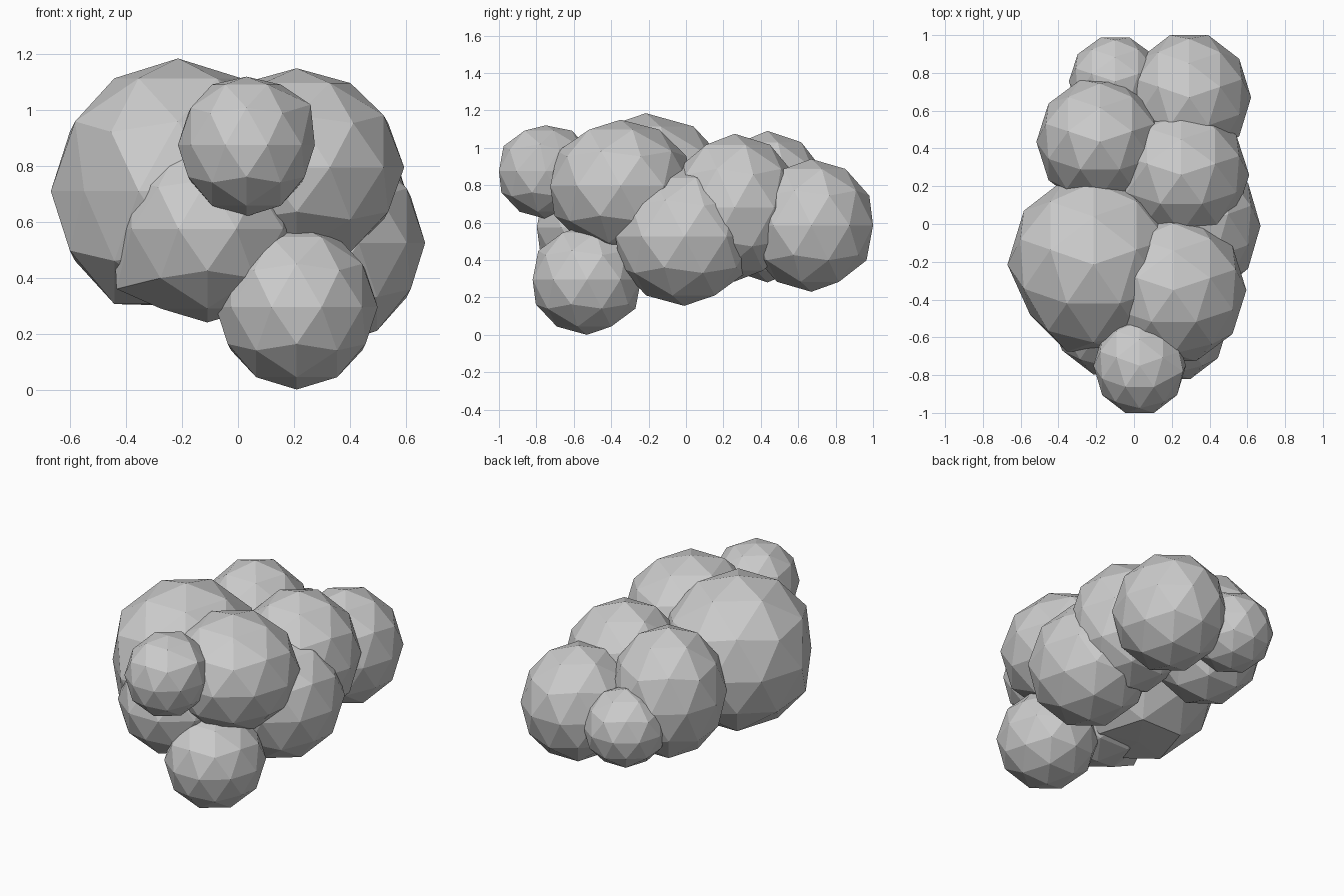
import bpy
from math import pi
from mathutils import Vector

if "Cube" in bpy.data.objects:
    bpy.data.objects.remove(bpy.data.objects["Cube"])

# Cluster of low-poly blobs: name, centre, radii
BLOBS = [
    ("large_left_puff",    (-0.215, -0.215, 0.71), (0.455, 0.485, 0.475)),
    ("front_right_puff",   (0.21, -0.35, 0.795),  (0.385, 0.395, 0.355)),
    ("front_tip_puff",     (0.03, -0.75, 0.875),  (0.245, 0.265, 0.255)),
    ("lower_front_puff",   (0.21, -0.53, 0.295),  (0.29, 0.305, 0.295)),
    ("front_middle_puff",  (-0.11, -0.46, 0.575), (0.335, 0.355, 0.335)),
    ("right_side_puff",    (0.325, -0.01, 0.525), (0.345, 0.385, 0.37)),
    ("back_middle_puff",   (0.25, 0.26, 0.68),    (0.36, 0.36, 0.395)),
    ("back_left_puff",     (-0.18, 0.435, 0.685), (0.337, 0.345, 0.405)),
    ("back_right_puff",    (0.292, 0.67, 0.585),  (0.328, 0.347, 0.355)),
    ("small_back_puff",    (-0.10, 0.755, 0.56),  (0.245, 0.245, 0.24)),
]


def puff(name, centre, radii):
    bpy.ops.mesh.primitive_ico_sphere_add(subdivisions=2, radius=1, location=centre,
                                          rotation=(0, 0, pi / 2))
    ob = bpy.context.object
    ob.name = name
    bpy.ops.object.transform_apply(location=False, rotation=True, scale=False)
    ob.scale = radii
    bpy.ops.object.transform_apply(location=False, rotation=False, scale=True)
    bpy.ops.object.shade_flat()
    return ob


def flatten(ob, normal, dist):
    """Press vertices back onto a plane, dist from the blob's centre."""
    n = Vector(normal).normalized()
    for v in ob.data.vertices:
        v.co -= n * max(0.0, v.co.dot(n) - dist)


def pull(ob, target):
    """Move the nearest vertex onto a target point."""
    t = Vector(target) - ob.location
    min(ob.data.vertices, key=lambda v: (v.co - t).length).co = t


parts = {b[0]: puff(*b) for b in BLOBS}

# Flattened underside and front-left facet of the large puff
flatten(parts["large_left_puff"], (0, 0, -1), 0.41)
flatten(parts["large_left_puff"], (-0.845, -0.535, 0), 0.425)

# Flattened front and top of the tip, with one raised corner
flatten(parts["front_tip_puff"], (0, -1, 0), 0.25)
flatten(parts["front_tip_puff"], (0, 0, 1), 0.245)
pull(parts["front_tip_puff"], (0.26, -0.78, 1.02))

# Drawn-out lower corner of the middle puff
pull(parts["front_middle_puff"], (-0.435, -0.52, 0.36))
